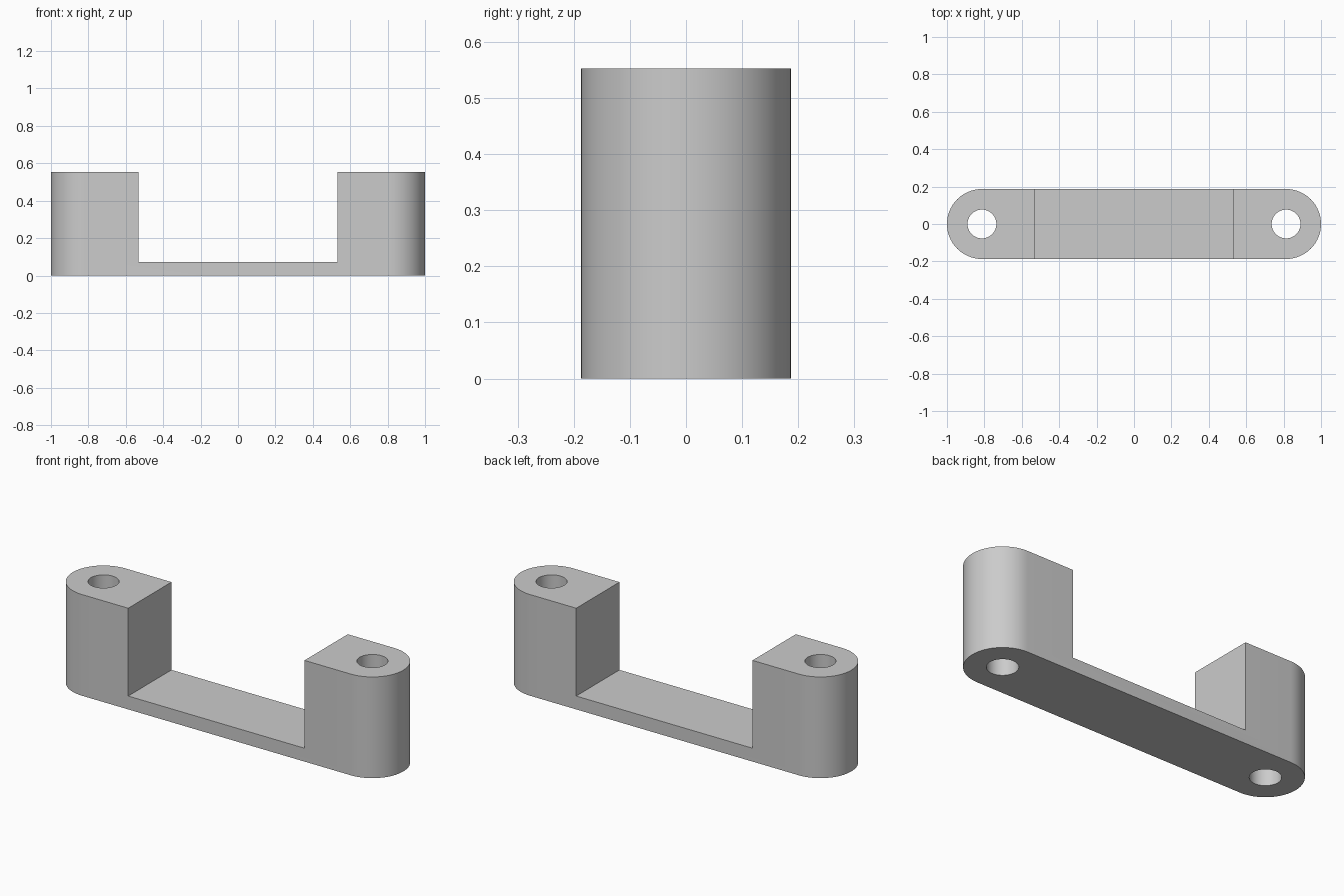
import bpy
import math

HALF_LENGTH = 1.0
RADIUS = 0.187
HEIGHT = 0.553
BASE = 0.073
GAP = 0.533
HOLE_RADIUS = 0.077
END_X = HALF_LENGTH - RADIUS

cube = bpy.data.objects.get("Cube")
if cube:
    bpy.data.objects.remove(cube, do_unlink=True)

grey = bpy.data.materials.new("plain grey")
grey.use_nodes = True
color = (0.6, 0.6, 0.6, 1)
grey.diffuse_color = color
grey.node_tree.nodes["Principled BSDF"].inputs["Base Color"].default_value = color


def prism(name, outline, bottom, top):
    """Solid with a flat outline, from bottom to top."""
    n = len(outline)
    verts = [(x, y, z) for z in (bottom, top) for x, y in outline]
    sides = [(i, (i + 1) % n, (i + 1) % n + n, i + n) for i in range(n)]
    caps = [tuple(reversed(range(n))), tuple(range(n, 2 * n))]
    mesh = bpy.data.meshes.new(name)
    mesh.from_pydata(verts, [], sides + caps)
    mesh.materials.append(grey)
    obj = bpy.data.objects.new(name, mesh)
    bpy.context.collection.objects.link(obj)
    return obj


def arc(cx, radius, start, sweep, steps):
    angles = [start + sweep * i / steps for i in range(steps + 1)]
    return [(cx + radius * math.cos(a), radius * math.sin(a)) for a in angles]


# Round-ended bar
outline = (arc(END_X, RADIUS, -math.pi / 2, math.pi, 32)
           + arc(-END_X, RADIUS, math.pi / 2, math.pi, 32))
bracket = prism("spacer_bracket", outline, 0, HEIGHT)

# Cutters: the wide middle gap and a screw hole through each end
wide = RADIUS * 2
gap = [(-GAP, -wide), (GAP, -wide), (GAP, wide), (-GAP, wide)]
cutters = [prism("gap_cutter", gap, BASE, HEIGHT * 2)]
for side, name in ((1, "left"), (-1, "right")):
    circle = arc(side * END_X, HOLE_RADIUS, 0, math.tau, 48)[:-1]
    cutters.append(prism(name + "_hole_cutter", circle, -HEIGHT, HEIGHT * 2))

bpy.ops.object.select_all(action="DESELECT")
bpy.context.view_layer.objects.active = bracket
bracket.select_set(True)
for cutter in cutters:
    cutter.hide_render = True
    cut = bracket.modifiers.new(cutter.name, "BOOLEAN")
    cut.operation = "DIFFERENCE"
    cut.solver = "EXACT"
    cut.object = cutter
    bpy.ops.object.modifier_apply(modifier=cut.name)
    bpy.data.objects.remove(cutter, do_unlink=True)

# Smooth round walls, sharp rims
bpy.ops.object.shade_smooth_by_angle(angle=math.radians(30))
